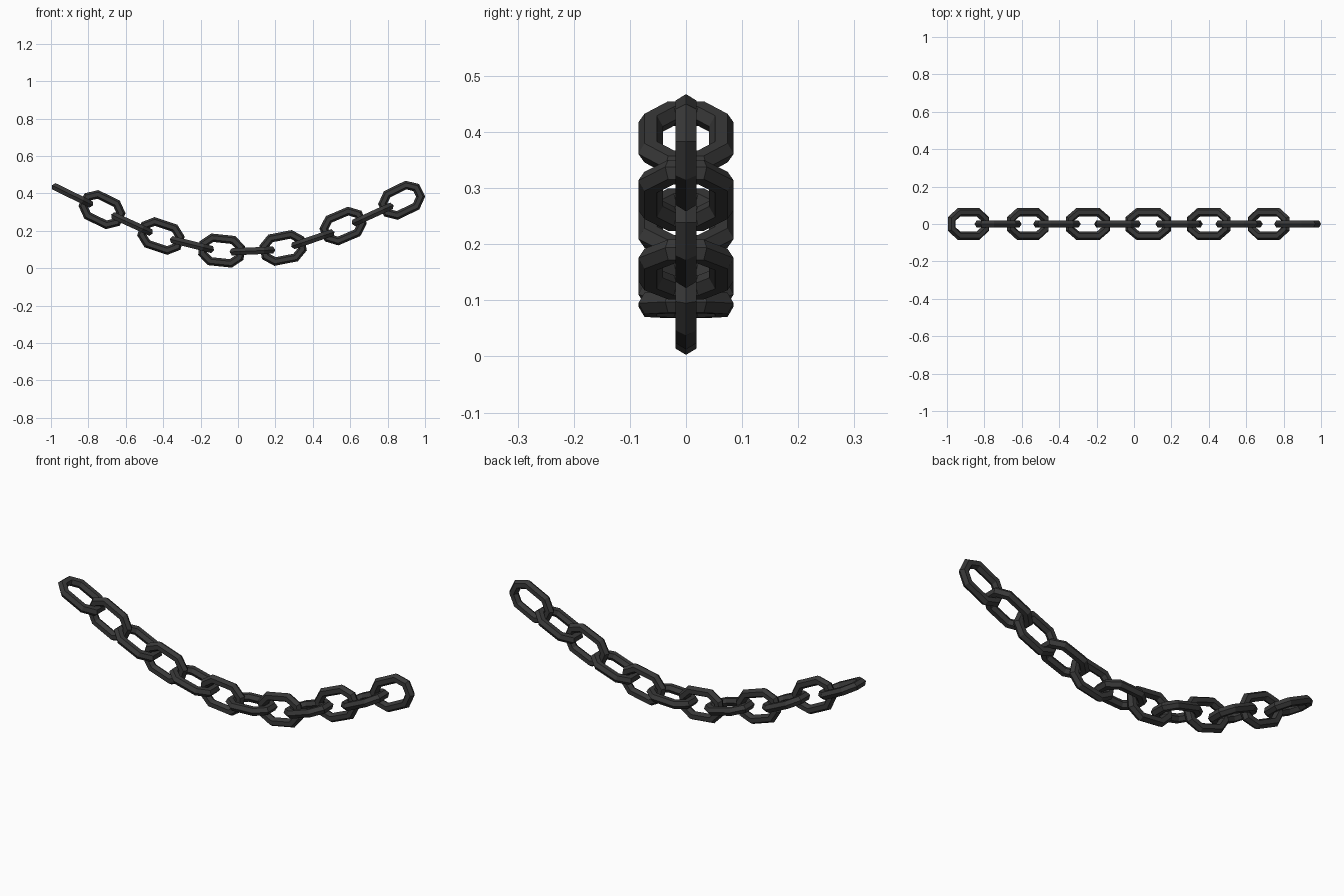
import bpy, bmesh
from math import radians, cos, sin
from mathutils import Vector, Matrix

if "Cube" in bpy.data.objects:
    bpy.data.objects.remove(bpy.data.objects["Cube"])

iron = bpy.data.materials.new("dark iron")
iron.diffuse_color = (0.04, 0.04, 0.04, 1)
iron.use_nodes = True
iron.node_tree.nodes["Principled BSDF"].inputs["Base Color"].default_value = iron.diffuse_color

# Outer outline of one link (stretched octagon) and hexagonal bar section
L, W, S, E = 0.122, 0.085, 0.064, 0.037
OUT = [Vector(p) for p in ((L, -E), (L, E), (S, W), (-S, W),
                           (-L, E), (-L, -E), (-S, -W), (S, -W))]
R, H = 0.022, 0.019
SECTION = [(0, 0), (-R / 2, H), (-1.5 * R, H), (-2 * R, 0),
           (-1.5 * R, -H), (-R / 2, -H)]


def link_mesh():
    """Sweep the hexagon round the octagon with mitred corners."""
    bm = bmesh.new()
    n = len(OUT)
    rings = []
    for i in range(n):
        a = (OUT[i] - OUT[i - 1]).normalized()
        b = (OUT[(i + 1) % n] - OUT[i]).normalized()
        na, nb = Vector((a.y, -a.x)), Vector((b.y, -b.x))
        m = (na + nb) / (1 + na.dot(nb))
        rings.append([bm.verts.new((OUT[i].x + m.x * o, OUT[i].y + m.y * o, h))
                      for o, h in SECTION])
    for i in range(n):
        p, q = rings[i], rings[(i + 1) % n]
        for j in range(6):
            k = (j + 1) % 6
            bm.faces.new((p[j], q[j], q[k], p[k]))
    bmesh.ops.recalc_face_normals(bm, faces=bm.faces)
    me = bpy.data.meshes.new("chain_link")
    bm.to_mesh(me)
    bm.free()
    me.materials.append(iron)
    return me


# Sagging chain: centre x, centre z, slope; every second link stands upright
LINKS = [(-0.885, 0.389, -26), (-0.727, 0.313, -26), (-0.567, 0.236, -24.5),
         (-0.412, 0.172, -18.5), (-0.246, 0.126, -14), (-0.088, 0.094, -6),
         (0.077, 0.092, 2.5), (0.241, 0.108, 11), (0.400, 0.155, 18.5),
         (0.562, 0.225, 23), (0.720, 0.287, 24.5), (0.875, 0.363, 26)]
mesh = link_mesh()
for i, (x, z, slope) in enumerate(LINKS):
    ob = bpy.data.objects.new(f"chain_link_{i + 1}", mesh)
    bpy.context.collection.objects.link(ob)
    roll = Matrix.Rotation(radians(90 * (i % 2)), 4, 'X')
    ob.matrix_world = (Matrix.Translation((x, 0, z))
                       @ Matrix.Rotation(radians(-slope), 4, 'Y') @ roll)
